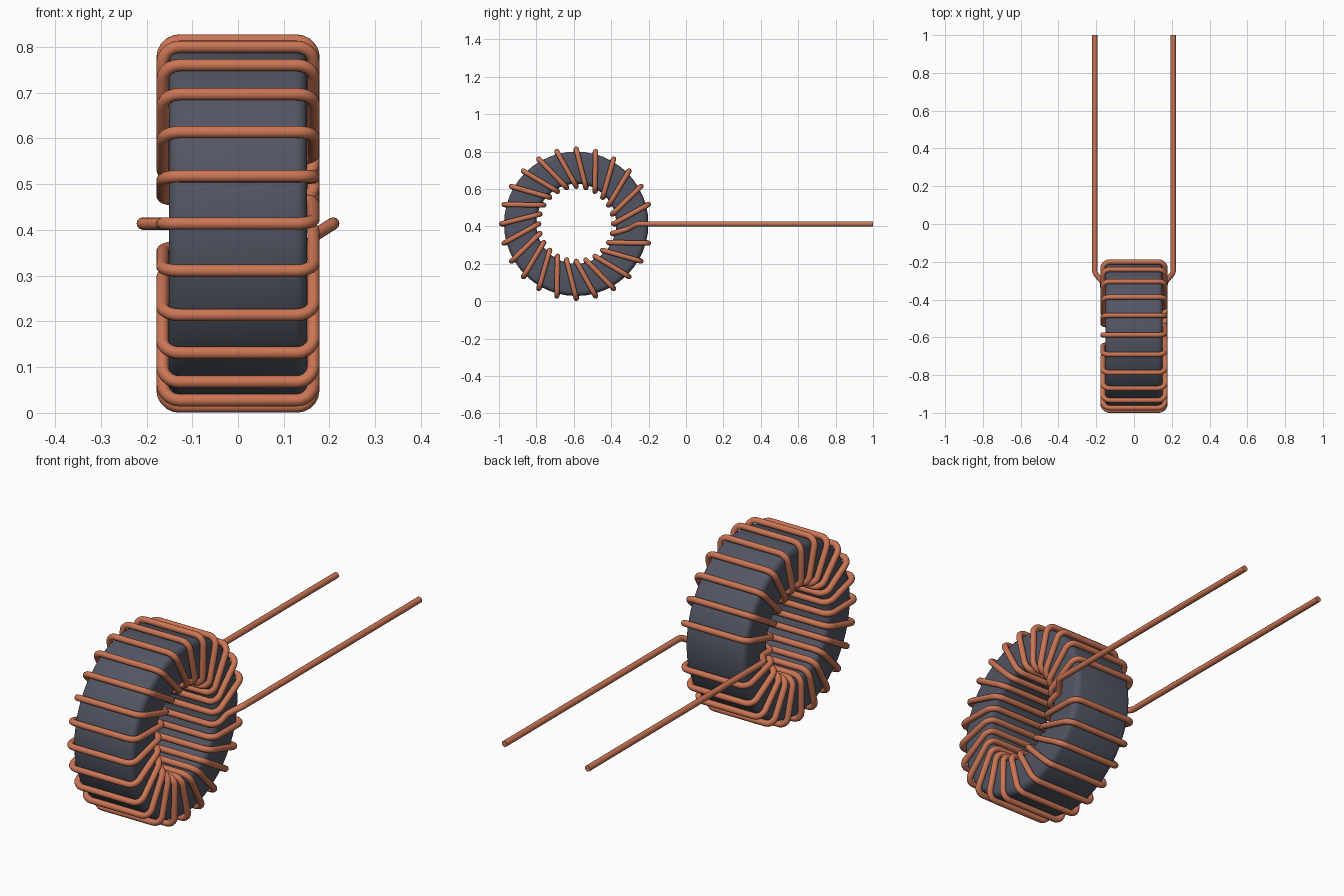
import bpy, bmesh, math
from mathutils import Vector

cube = bpy.data.objects.get("Cube")
if cube:
    bpy.data.objects.remove(cube, do_unlink=True)

CENTRE = Vector((0, -0.587, 0.414))   # middle of the ring, axis along x
CORE_OUT, CORE_IN, CORE_HALF = 0.386, 0.214, 0.151
WIRE_R = 0.0137
WIRE_OUT, WIRE_IN, WIRE_HALF = 0.400, 0.200, 0.165
SLOTS = 24                            # one slot is left empty for the leads
LEAD_X = 0.208


def material(name, rgb, roughness):
    m = bpy.data.materials.new(name)
    m.use_nodes = True
    m.diffuse_color = (*rgb, 1)
    bsdf = m.node_tree.nodes["Principled BSDF"]
    bsdf.inputs["Base Color"].default_value = (*rgb, 1)
    bsdf.inputs["Roughness"].default_value = roughness
    return m


def fillet(points, radius, steps=5, closed=False):
    """Round the corners of a polyline with circular arcs."""
    n = len(points)
    out = []
    for i, p in enumerate(points):
        if not closed and i in (0, n - 1):
            out.append(p)
            continue
        a = (points[i - 1] - p).normalized()
        b = (points[(i + 1) % n] - p).normalized()
        turn = math.pi - a.angle(b)
        if turn < 0.02:
            out.append(p)
            continue
        t = radius * math.tan(turn / 2)
        centre = p + (a + b).normalized() * (radius / math.cos(turn / 2))
        u, v = p + a * t - centre, p + b * t - centre
        for k in range(steps + 1):
            f = k / steps
            out.append(centre + (u * math.sin((1 - f) * turn)
                                 + v * math.sin(f * turn)) / math.sin(turn))
    return out


def ring_point(x, radius, slot):
    ang = math.tau * slot / SLOTS
    return CENTRE + Vector((x, radius * math.cos(ang), radius * math.sin(ang)))


def finish(obj, mat, angle):
    obj.data.materials.clear()
    obj.data.materials.append(mat)
    bpy.ops.object.select_all(action='DESELECT')
    obj.select_set(True)
    bpy.context.view_layer.objects.active = obj
    bpy.ops.object.shade_smooth_by_angle(angle=math.radians(angle))


copper = material("copper", (0.60, 0.18, 0.09), 0.4)
ferrite = material("dark grey ferrite", (0.085, 0.093, 0.125), 0.6)

# Core: rounded rectangle spun around the x axis
corners = [Vector((x, r, 0)) for x, r in (
    (-CORE_HALF, CORE_IN), (CORE_HALF, CORE_IN),
    (CORE_HALF, CORE_OUT), (-CORE_HALF, CORE_OUT))]
bm = bmesh.new()
loop = [bm.verts.new(p + CENTRE) for p in fillet(corners, 0.026, 4, True)]
edges = [bm.edges.new((v, loop[(i + 1) % len(loop)])) for i, v in enumerate(loop)]
bmesh.ops.spin(bm, geom=loop + edges, cent=CENTRE, axis=(1, 0, 0),
               angle=math.tau, steps=48, use_merge=True)
bmesh.ops.remove_doubles(bm, verts=bm.verts[:], dist=1e-5)
bmesh.ops.recalc_face_normals(bm, faces=bm.faces[:])
mesh = bpy.data.meshes.new("ring_core")
bm.to_mesh(mesh)
bm.free()
core = bpy.data.objects.new("ring_core", mesh)
bpy.context.collection.objects.link(core)
finish(core, ferrite, 35)

# Winding: one wire from the right lead, around the core, to the left lead
z = CENTRE.z
path = [Vector((-LEAD_X, 1, z)), Vector((-LEAD_X, -0.258, z)),
        Vector((-WIRE_HALF, -0.31, z)), ring_point(-WIRE_HALF, WIRE_IN, 0)]
for slot in range(1, SLOTS):
    path += [ring_point(WIRE_HALF, WIRE_IN, slot - 1),
             ring_point(WIRE_HALF, WIRE_OUT, slot),
             ring_point(-WIRE_HALF, WIRE_OUT, slot),
             ring_point(-WIRE_HALF, WIRE_IN, slot)]
path += [ring_point(WIRE_HALF, WIRE_IN, SLOTS - 1),
         Vector((WIRE_HALF, -0.31, z - 0.027)),
         Vector((LEAD_X, -0.258, z)), Vector((LEAD_X, 1, z))]
path = fillet(path, 0.037)

curve = bpy.data.curves.new("copper_winding", 'CURVE')
curve.dimensions = '3D'
curve.bevel_depth = WIRE_R
curve.bevel_resolution = 4
curve.use_fill_caps = True
spline = curve.splines.new('POLY')
spline.points.add(len(path) - 1)
for sp, p in zip(spline.points, path):
    sp.co = (*p, 1)
wire = bpy.data.objects.new("copper_winding", curve)
bpy.context.collection.objects.link(wire)
bpy.ops.object.select_all(action='DESELECT')
wire.select_set(True)
bpy.context.view_layer.objects.active = wire
bpy.ops.object.convert(target='MESH')
finish(bpy.context.view_layer.objects.active, copper, 50)
